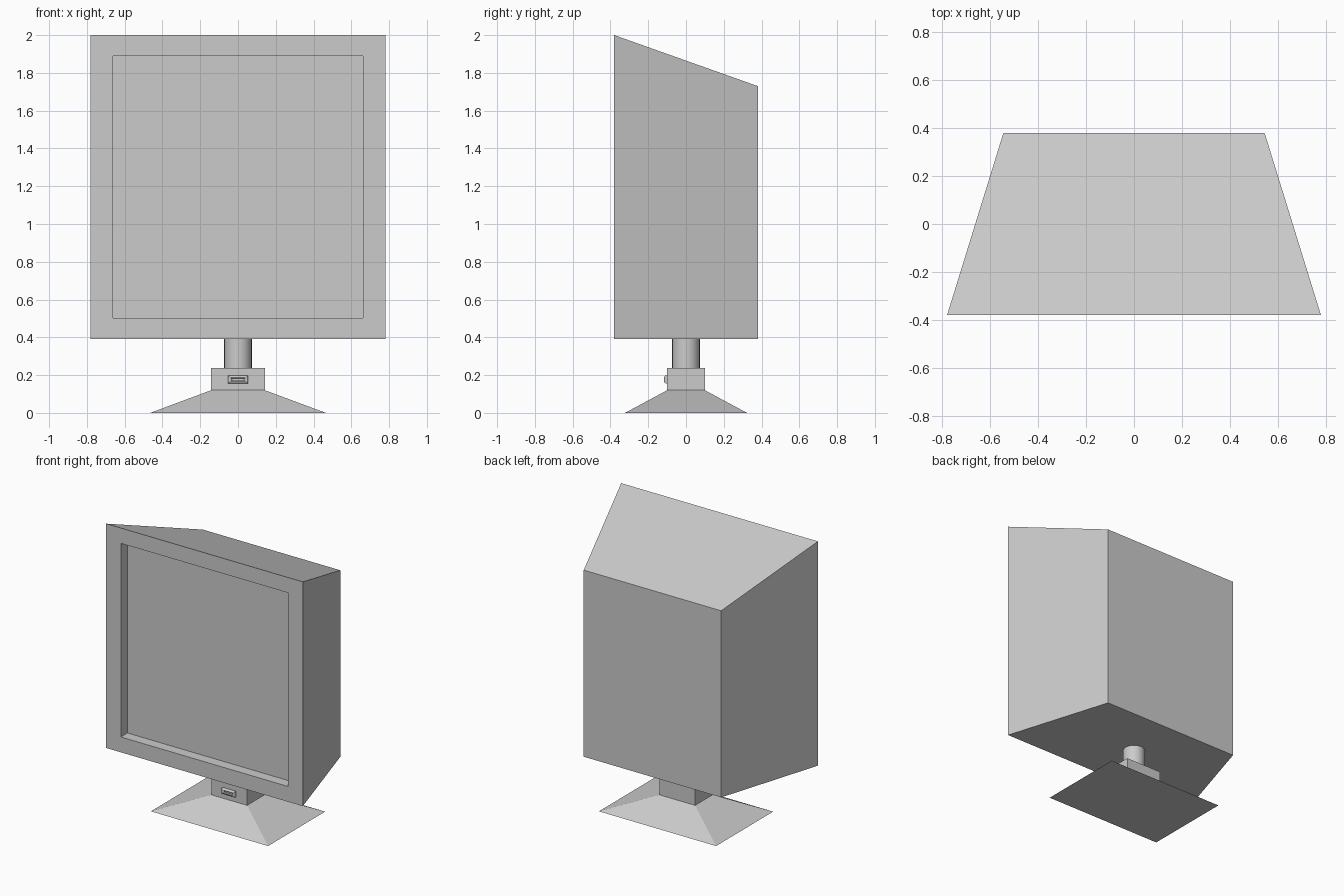
import bpy, bmesh, math

if "Cube" in bpy.data.objects:
    bpy.data.objects.remove(bpy.data.objects["Cube"])


def loft(name, rings):
    """Skin a list of four-cornered rings and cap both ends."""
    bm = bmesh.new()
    loops = [[bm.verts.new(p) for p in ring] for ring in rings]
    for a, b in zip(loops, loops[1:]):
        for i in range(4):
            j = (i + 1) % 4
            bm.faces.new((a[i], a[j], b[j], b[i]))
    bm.faces.new(loops[0])
    bm.faces.new(loops[-1])
    bmesh.ops.recalc_face_normals(bm, faces=bm.faces)
    mesh = bpy.data.meshes.new(name)
    bm.to_mesh(mesh)
    bm.free()
    obj = bpy.data.objects.new(name, mesh)
    bpy.context.collection.objects.link(obj)
    return obj


def upright(hx, z0, z1, y):
    return [(-hx, y, z0), (hx, y, z0), (hx, y, z1), (-hx, y, z1)]


def flat(hx, hy, z):
    return [(-hx, -hy, z), (hx, -hy, z), (hx, hy, z), (-hx, hy, z)]


# Tapered monitor case with recessed screen
loft("monitor_case", [
    upright(0.545, 0.392, 1.73, 0.38),
    upright(0.78, 0.392, 2.0, -0.38),
    upright(0.663, 0.502, 1.89, -0.38),
    upright(0.663, 0.502, 1.89, -0.305),
])

# Stand: sloping foot and the block above it
loft("stand_foot", [flat(0.465, 0.323, 0.0), flat(0.142, 0.1, 0.12)])
loft("stand_block", [flat(0.142, 0.1, 0.12), flat(0.142, 0.1, 0.238)])

# Round neck
bpy.ops.mesh.primitive_cylinder_add(vertices=32, radius=0.073, depth=0.158,
                                    location=(0, 0, 0.315))
neck = bpy.context.object
neck.name = "neck"
bpy.ops.object.shade_smooth_by_angle(angle=math.radians(40))

# Small rounded button frame on the block, stepped round a half-circle profile
cz, radius, y0 = 0.177, 0.011, -0.105
rings = [upright(0.053, cz - 0.021, cz + 0.021, -0.098)]
for k in range(7):
    t = math.pi * k / 6
    hx, hz = 0.042 + radius * math.cos(t), 0.010 + radius * math.cos(t) * 0.6
    hz = max(hz, 0.005) if k > 3 else 0.010 + radius * math.cos(t)
    rings.append(upright(hx, cz - hz, cz + hz, y0 - radius * math.sin(t)))
loft("button_frame", rings)
